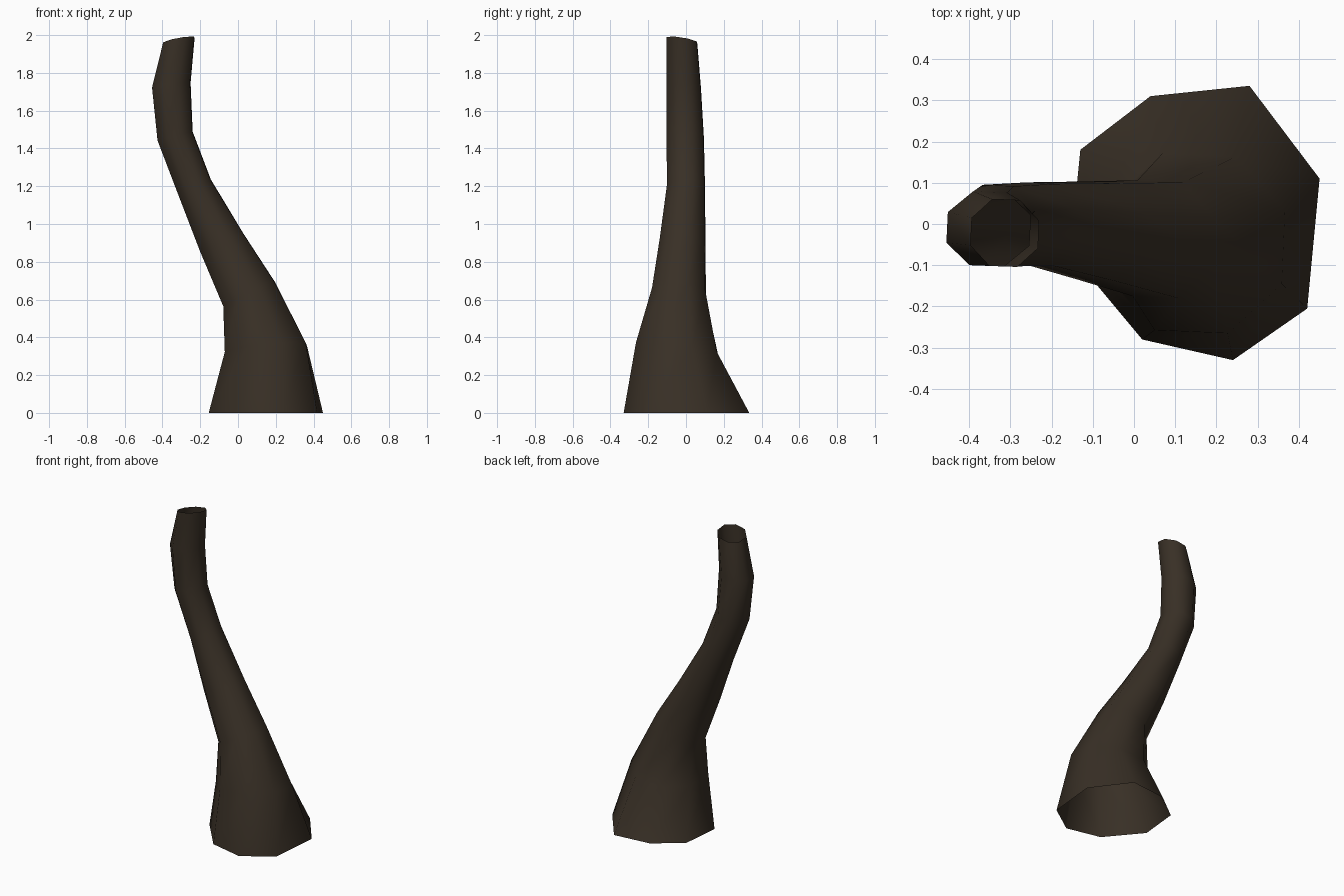
import bpy, bmesh, math

if "Cube" in bpy.data.objects:
    bpy.data.objects.remove(bpy.data.objects["Cube"])

SIDES = 8
PHASE = math.radians(20)

bark = bpy.data.materials.new("dark brown bark")
bark.diffuse_color = (0.040, 0.029, 0.019, 1)
bark.use_nodes = True
bark.node_tree.nodes["Principled BSDF"].inputs["Base Color"].default_value = bark.diffuse_color

# Irregular flared foot of the trunk, lying on the ground
foot = [(0.45, 0.11), (0.28, 0.335), (0.04, 0.31), (-0.13, 0.18),
        (-0.155, -0.07), (0.02, -0.28), (0.24, -0.33), (0.42, -0.205)]

# Tilted rings up the bend: centre x, y, z, half width x, half width y, slope x, slope y
rings = [(0.148, -0.047, 0.337, 0.218, 0.218, 0.11, -0.12),
         (0.058, -0.037, 0.630, 0.136, 0.143, 0.50, -0.05),
         (-0.085, -0.018, 0.900, 0.115, 0.121, 0.43, -0.05),
         (-0.228, 0.000, 1.190, 0.084, 0.101, 0.55, 0.0),
         (-0.333, -0.004, 1.465, 0.093, 0.099, 0.27, -0.05),
         (-0.353, -0.012, 1.735, 0.102, 0.091, 0.15, -0.08),
         (-0.313, -0.022, 1.972, 0.083, 0.082, 0.18, -0.16)]

bm = bmesh.new()
loops = [[bm.verts.new((x, y, 0)) for x, y in foot]]
for cx, cy, cz, rx, ry, sx, sy in rings:
    loop = []
    for k in range(SIDES):
        a = PHASE + k * math.tau / SIDES
        dx = rx * math.cos(a) / math.cos(PHASE)
        dy = ry * math.sin(a) / math.cos(PHASE)
        loop.append(bm.verts.new((cx + dx, cy + dy, min(2.0, cz + sx * dx + sy * dy))))
    loops.append(loop)

# Skin the rings, leaving both ends open
for low, high in zip(loops, loops[1:]):
    for k in range(SIDES):
        n = (k + 1) % SIDES
        face = bm.faces.new((low[k], low[n], high[n], high[k]))
        face.smooth = True

mesh = bpy.data.meshes.new("trunk")
bm.to_mesh(mesh)
bm.free()
mesh.materials.append(bark)
trunk = bpy.data.objects.new("trunk", mesh)
bpy.context.collection.objects.link(trunk)
